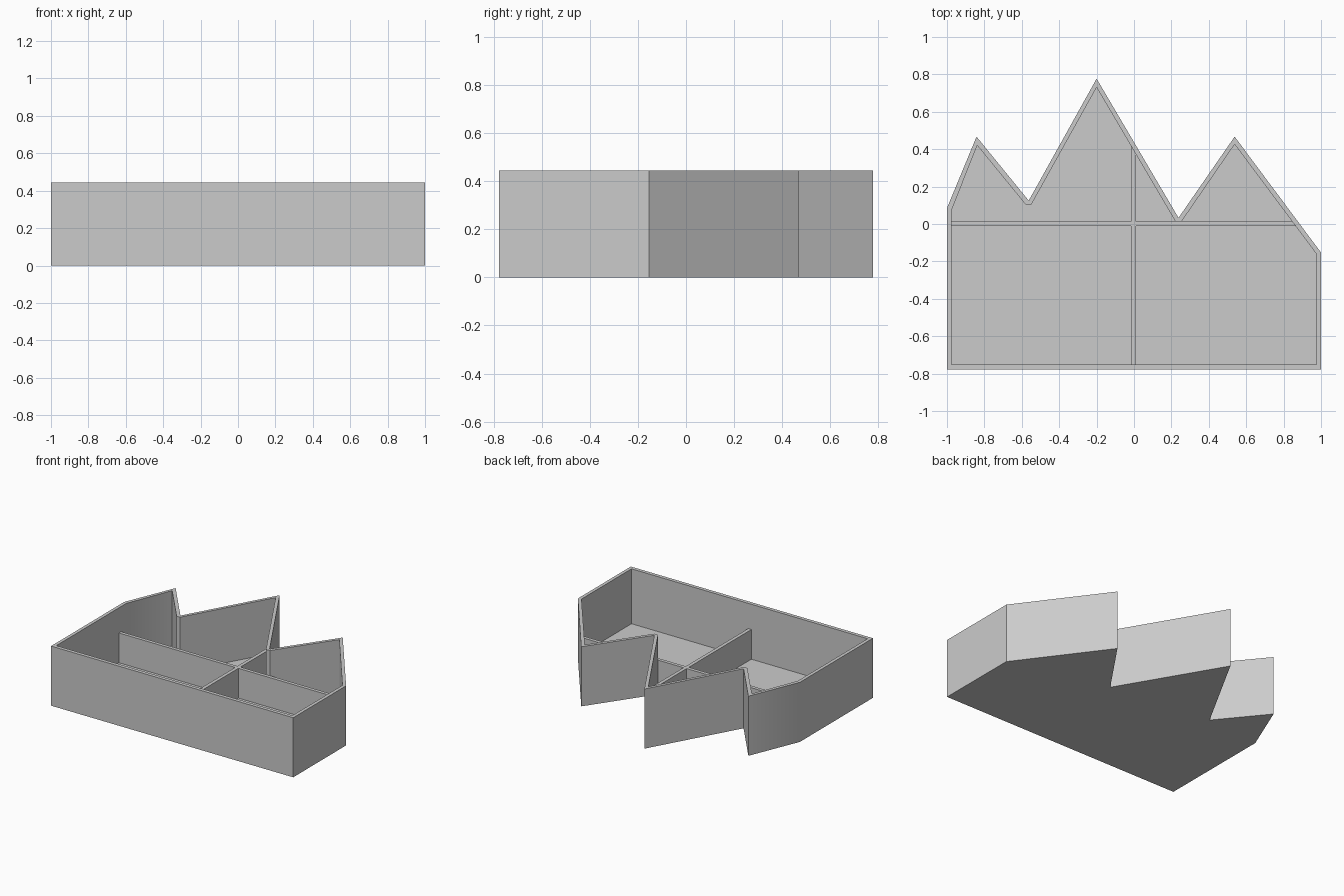
import bpy
import bmesh
import math

cube = bpy.data.objects.get("Cube")
if cube:
    bpy.data.objects.remove(cube, do_unlink=True)

HEIGHT, FLOOR, DIVIDER = 0.445, 0.035, 0.257

grey = bpy.data.materials.new("plain grey")
grey.use_nodes = True
colour = (0.6, 0.6, 0.6, 1)
grey.diffuse_color = colour
grey.node_tree.nodes["Principled BSDF"].inputs["Base Color"].default_value = colour

# Each outer corner of the tray with its matching inner corner(s);
# the two notches are blunted on the inside
corners = [
    ((-1, -0.777), [(-0.975, -0.75)]),
    ((1, -0.777), [(0.975, -0.75)]),
    ((1, -0.153), [(0.975, -0.16)]),
    ((0.538, 0.467), [(0.538, 0.426)]),
    ((0.238, 0.033), [(0.254, 0.013), (0.222, 0.013)]),
    ((-0.2, 0.777), [(-0.2, 0.73)]),
    ((-0.563, 0.125), [(-0.55, 0.102), (-0.578, 0.102)]),
    ((-0.842, 0.467), [(-0.838, 0.42)]),
    ((-1, 0.085), [(-0.975, 0.075)]),
]


def finish(bm, name):
    bmesh.ops.recalc_face_normals(bm, faces=bm.faces)
    mesh = bpy.data.meshes.new(name)
    bm.to_mesh(mesh)
    bm.free()
    mesh.materials.append(grey)
    obj = bpy.data.objects.new(name, mesh)
    bpy.context.collection.objects.link(obj)
    return obj


def wall_ring(bm, low, high):
    for i in range(len(low)):
        bm.faces.new((low[i - 1], low[i], high[i], high[i - 1]))


def block(name, x0, x1, y0, y1, z0, z1):
    bm = bmesh.new()
    bmesh.ops.create_cube(bm, size=1)
    for v in bm.verts:
        v.co = (x1 if v.co.x > 0 else x0,
                y1 if v.co.y > 0 else y0,
                z1 if v.co.z > 0 else z0)
    return finish(bm, name)


# Tray: outer walls, inner walls, rim, floor and underside
bm = bmesh.new()
outer_low = [bm.verts.new((*o, 0)) for o, _ in corners]
outer_high = [bm.verts.new((*o, HEIGHT)) for o, _ in corners]
inner_low = [[bm.verts.new((*p, FLOOR)) for p in ins] for _, ins in corners]
inner_high = [[bm.verts.new((*p, HEIGHT)) for p in ins] for _, ins in corners]
floor_loop = sum(inner_low, [])
wall_ring(bm, outer_low, outer_high)
wall_ring(bm, floor_loop, sum(inner_high, []))
bm.faces.new(outer_low)
bm.faces.new(floor_loop)
for i, ins in enumerate(inner_high):
    bm.faces.new((outer_high[i - 1], outer_high[i], ins[0], inner_high[i - 1][-1]))
    if len(ins) == 2:
        bm.faces.new((outer_high[i], ins[1], ins[0]))
tray = finish(bm, "tray")

# Soften only the shallow corner of the side wall
bpy.context.view_layer.objects.active = tray
tray.select_set(True)
bpy.ops.object.shade_smooth_by_angle(angle=math.radians(30))

# Low crossing dividers, their ends sunk into the walls
block("long_divider", -0.985, 0.866, -0.012, 0.014, FLOOR - 0.01, DIVIDER)
block("cross_divider", -0.015, 0.011, -0.76, 0.42, FLOOR - 0.01, DIVIDER)
